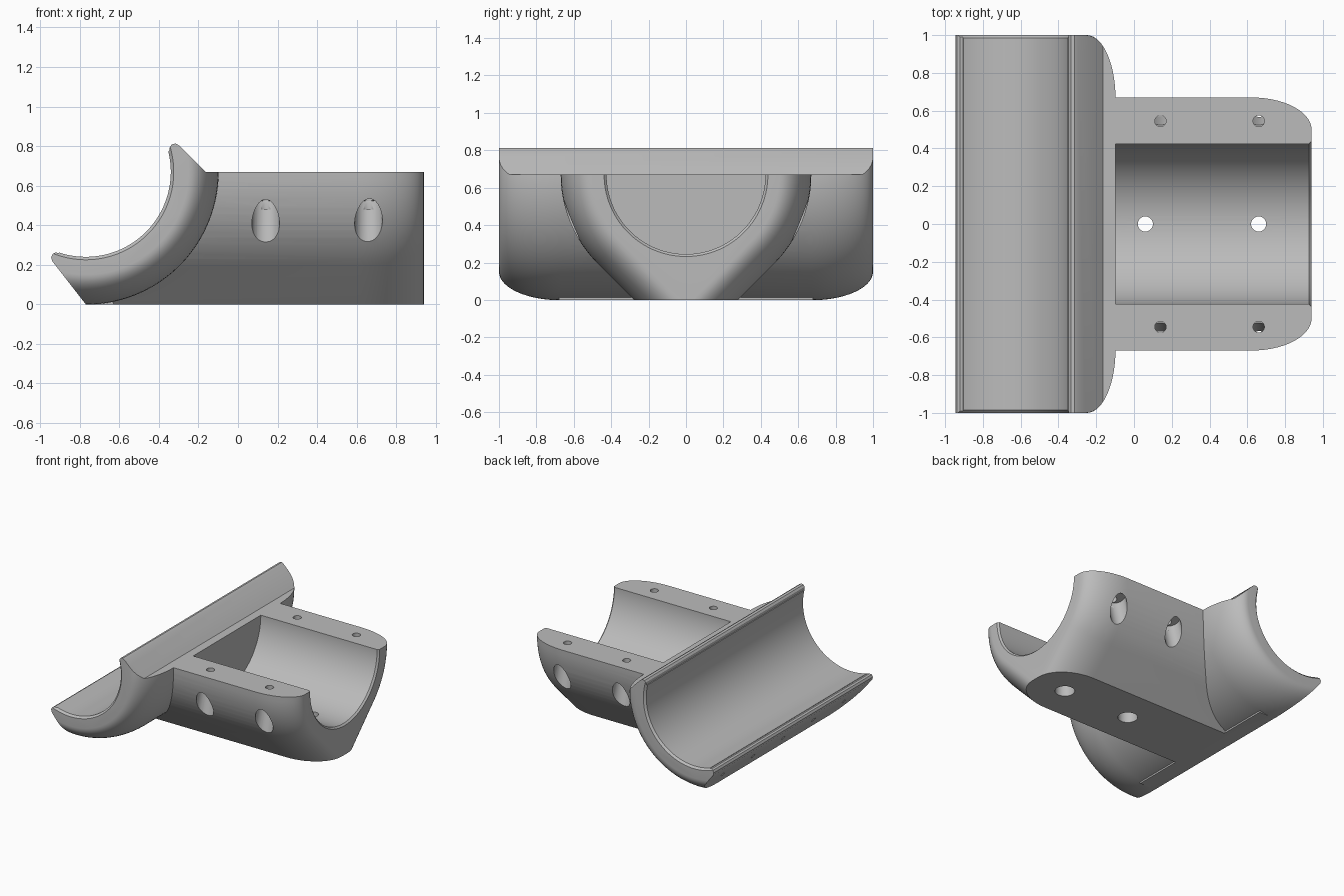
import bpy, bmesh, math
from mathutils import Vector

cube = bpy.data.objects.get("Cube")
if cube:
    bpy.data.objects.remove(cube, do_unlink=True)

grey = bpy.data.materials.new("plain_grey")
grey.use_nodes = True
grey.diffuse_color = (0.5, 0.5, 0.5, 1)
grey.node_tree.nodes["Principled BSDF"].inputs["Base Color"].default_value = (0.5, 0.5, 0.5, 1)

X, Y, Z = Vector((1, 0, 0)), Vector((0, 1, 0)), Vector((0, 0, 1))
AXIS_Z = 0.67          # height of both tube axes
MAIN_X = -0.77         # position of the long cradle axis


def circle(n):
    return [(math.cos(math.tau * (i + 0.5) / n), math.sin(math.tau * (i + 0.5) / n)) for i in range(n)]


def teardrop(n):
    """Unit circle whose lower quarter is a 45 degree point."""
    pts = [(math.cos(a), math.sin(a)) for a in
           (math.radians(-45 + 270 * i / n) for i in range(n + 1))]
    return pts + [(0, -math.sqrt(2))]


def loft(name, shape, sections, origin, u, v):
    """Scale a 2D shape by r at each distance t along the axis and skin it."""
    axis, origin = u.cross(v), Vector(origin)
    bm = bmesh.new()
    rings = [[bm.verts.new(origin + axis * t + (u * a + v * b) * r) for a, b in shape]
             for t, r in sections]
    n = len(shape)
    for low, high in zip(rings, rings[1:]):
        for i in range(n):
            j = (i + 1) % n
            bm.faces.new((low[i], low[j], high[j], high[i]))
    bm.faces.new(rings[0][::-1])
    bm.faces.new(rings[-1])
    bmesh.ops.recalc_face_normals(bm, faces=bm.faces)
    mesh = bpy.data.meshes.new(name)
    bm.to_mesh(mesh)
    bm.free()
    mesh.materials.append(grey)
    obj = bpy.data.objects.new(name, mesh)
    bpy.context.collection.objects.link(obj)
    return obj


def combine(target, other, operation):
    bpy.context.view_layer.objects.active = target
    mod = target.modifiers.new("combine", 'BOOLEAN')
    mod.operation, mod.solver, mod.object = operation, 'EXACT', other
    bpy.ops.object.modifier_apply(modifier=mod.name)
    bpy.data.objects.remove(other, do_unlink=True)


def rounded_end(start, end, r_full, r_end, steps=14):
    """Elliptical rounding of a tube end as (distance, radius) pairs."""
    return [(start + (end - start) * math.sin(a), r_end + (r_full - r_end) * math.cos(a))
            for a in (math.pi / 2 * i / steps for i in range(steps + 1))]


# Long cradle body, rounded at both ends
half = rounded_end(0.67, 1.0, 0.672, 0.52)
bracket = loft("tube_bracket", circle(128), [(-t, r) for t, r in half[::-1]] + half,
               (MAIN_X, 0, AXIS_Z), Z, X)

# Side cradle body with a V shaped underside
side = loft("side_cradle", teardrop(72),
            [(-0.765, 0.67)] + rounded_end(0.62, 0.94, 0.67, 0.5), (0, 0, AXIS_Z), Y, Z)
combine(bracket, side, 'UNION')

# Flat foot under the long cradle
foot = loft("foot", [(-0.9, -0.68), (-0.63, -0.68), (-0.63, 0.68), (-0.9, 0.68)],
            [(-0.05, 1), (0.05, 1)], (0, 0, 0), X, Y)
combine(bracket, foot, 'UNION')

# Outline seen from the front: flat base, flat top, sloped lips with round tips
outline = [(-0.77, 0), (-0.939, 0.217), (-0.945, 0.238), (-0.936, 0.255), (-0.922, 0.262),
           (-0.905, 0.258), (MAIN_X, AXIS_Z), (-0.348, 0.775), (-0.345, 0.795),
           (-0.334, 0.809), (-0.315, 0.813), (-0.298, 0.803), (-0.165, AXIS_Z),
           (1.2, AXIS_Z), (1.2, 0)]
envelope = loft("envelope", outline, [(-1.2, 1), (1.2, 1)], (0, 0, 0), X, Z)
combine(bracket, envelope, 'INTERSECT')

# Tube seats with a small chamfer at the open ends
main_seat = loft("main_seat", circle(128), [(-1.02, 0.465), (-0.985, 0.43), (0.985, 0.43), (1.02, 0.465)],
                 (MAIN_X, 0, AXIS_Z), Z, X)
combine(bracket, main_seat, 'DIFFERENCE')
side_seat = loft("side_seat", circle(96), [(-0.097, 0.425), (0.927, 0.425), (0.96, 0.458)],
                 (0, 0, AXIS_Z), Y, Z)
combine(bracket, side_seat, 'DIFFERENCE')

# Screw holes through the rims, each with a tilted head pocket in the outer wall
tilt = math.radians(15)
for x in (0.14, 0.66):
    for s in (-1, 1):
        down = Vector((0, s * math.sin(tilt), -math.cos(tilt)))
        pocket = loft("pocket", circle(32), [(0, 0.07), (0.4, 0.07)],
                      (x, s * 0.58, 0.54), X, down.cross(X))
        combine(bracket, pocket, 'DIFFERENCE')
        hole = loft("rim_hole", circle(24), [(0.48, 0.03), (0.8, 0.03)],
                    (x, s * 0.545, 0), X, Y)
        combine(bracket, hole, 'DIFFERENCE')

# Counterbored holes in the base
for x in (0.06, 0.66):
    hole = loft("base_hole", circle(32), [(-0.1, 0.073), (0.12, 0.073), (0.12, 0.04), (0.4, 0.04)],
                (x, 0, 0), X, Y)
    combine(bracket, hole, 'DIFFERENCE')

# Row of small blind holes along the lower lip
inward = Vector((0.79, 0, 0.61)).normalized()
for i in range(-2, 3):
    hole = loft("lip_hole", circle(16), [(-0.05, 0.018), (0.05, 0.018)],
                (-0.855, i * 0.38, 0.11), Y, inward.cross(Y))
    combine(bracket, hole, 'DIFFERENCE')

bpy.ops.object.select_all(action='DESELECT')
bracket.select_set(True)
bpy.context.view_layer.objects.active = bracket
bpy.ops.object.shade_smooth_by_angle(angle=math.radians(25))
